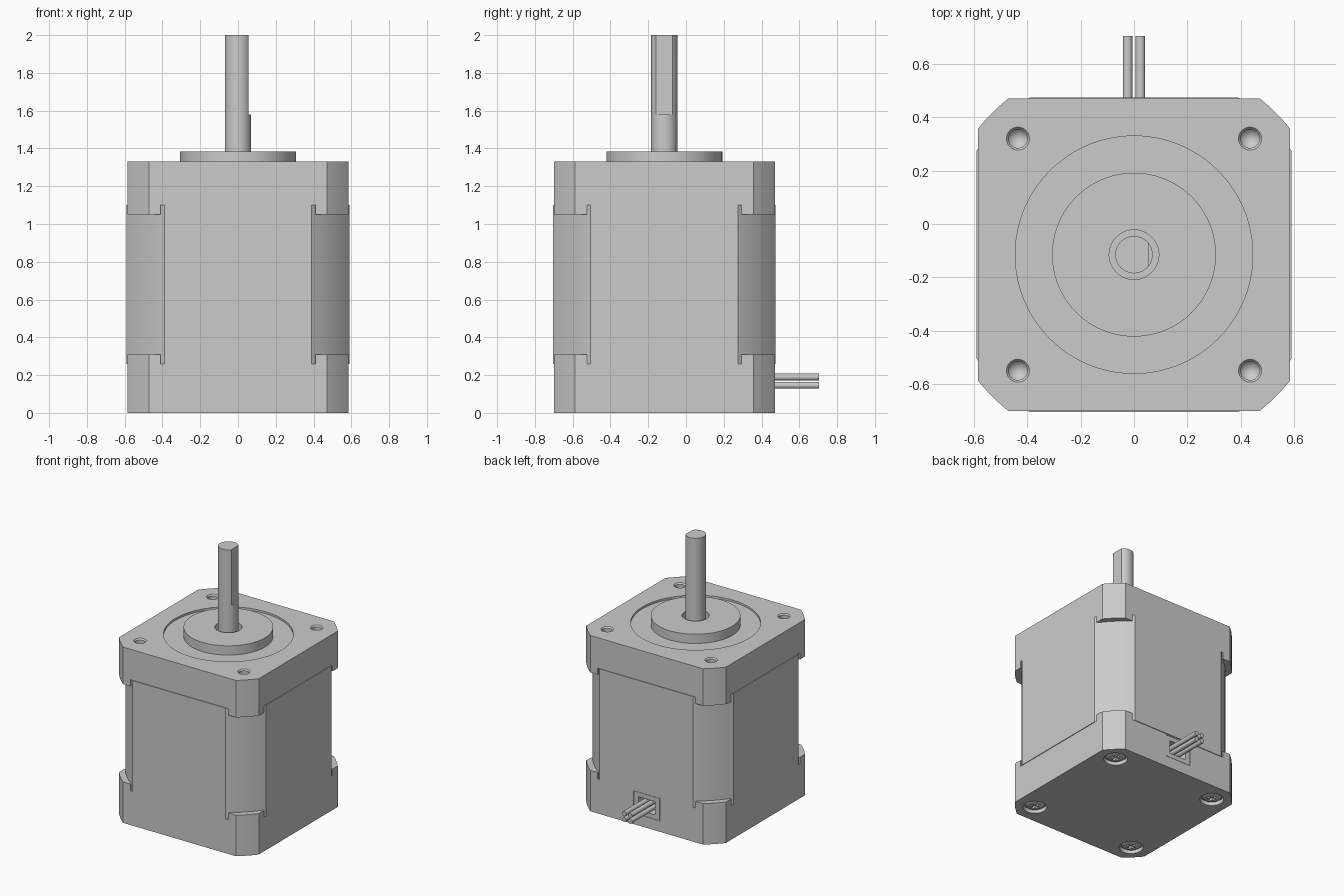
import bpy, bmesh, math
from mathutils import Vector, Matrix

cube = bpy.data.objects.get("Cube")
if cube:
    bpy.data.objects.remove(cube, do_unlink=True)

CY = -0.115          # motor axis in y
HOLE = 0.435         # bolt hole offset from the axis
CAP_TOP = 1.33
CORNERS = [(sx * HOLE, CY + sy * HOLE) for sx in (-1, 1) for sy in (-1, 1)]

metal = bpy.data.materials.new("Grey metal")
metal.use_nodes = True
GREY = (0.6, 0.6, 0.6, 1)
metal.diffuse_color = GREY
bsdf = next(n for n in metal.node_tree.nodes if n.type == 'BSDF_PRINCIPLED')
bsdf.inputs["Base Color"].default_value = GREY


def finish(name, bm):
    bmesh.ops.recalc_face_normals(bm, faces=bm.faces)
    mesh = bpy.data.meshes.new(name)
    bm.to_mesh(mesh)
    bm.free()
    mesh.materials.append(metal)
    obj = bpy.data.objects.new(name, mesh)
    bpy.context.collection.objects.link(obj)
    return obj


def box(name, size, centre):
    bm = bmesh.new()
    bmesh.ops.create_cube(bm, size=1)
    bmesh.ops.scale(bm, vec=size, verts=bm.verts)
    bmesh.ops.translate(bm, vec=centre, verts=bm.verts)
    return finish(name, bm)


def lathe(name, profile, spots, steps=48, closed=False):
    """Spin an (r, z) profile about a vertical axis at each (x, y) spot."""
    bm = bmesh.new()
    pts = profile + profile[:1] if closed else profile
    for x, y in spots:
        verts = [bm.verts.new((x + r, y, z)) for r, z in pts]
        edges = [bm.edges.new(p) for p in zip(verts, verts[1:])]
        bmesh.ops.spin(bm, geom=verts + edges, cent=(x, y, 0), axis=(0, 0, 1),
                       angle=math.tau, steps=steps)
    bmesh.ops.remove_doubles(bm, verts=bm.verts, dist=0.0001)
    return finish(name, bm)


def rounded_prism(name, half, flat, z0, z1):
    """Square block whose corners lie on a circle about the motor axis."""
    bm = bmesh.new()
    radius = math.hypot(half, flat)
    start = math.atan2(flat, half)
    sweep = math.pi / 2 - 2 * start
    n = 8
    ring = []
    for q in range(4):
        for i in range(n + 1):
            a = q * math.pi / 2 + start + sweep * i / n
            ring.append(bm.verts.new((radius * math.cos(a), CY + radius * math.sin(a), z0)))
    face = bm.faces.new(ring)
    top = bmesh.ops.extrude_face_region(bm, geom=[face])["geom"]
    bmesh.ops.translate(bm, vec=(0, 0, z1 - z0),
                        verts=[v for v in top if isinstance(v, bmesh.types.BMVert)])
    return finish(name, bm)


def activate(obj):
    bpy.ops.object.select_all(action='DESELECT')
    obj.select_set(True)
    bpy.context.view_layer.objects.active = obj


def cut(obj, *cutters):
    activate(obj)
    for c in cutters:
        c.hide_render = True
        mod = obj.modifiers.new("Cut", 'BOOLEAN')
        mod.operation, mod.solver, mod.object = 'DIFFERENCE', 'EXACT', c
        bpy.ops.object.modifier_apply(modifier=mod.name)
        bpy.data.objects.remove(c, do_unlink=True)


def smooth(*objs):
    for obj in objs:
        activate(obj)
        bpy.ops.object.shade_smooth_by_angle(angle=math.radians(25))


# Laminated body, slightly proud of the end caps
body = rounded_prism("motor_body", 0.59, 0.39, 0.26, 1.10)

# End caps with corner tabs reaching over the body
top_cap = rounded_prism("top_cap", 0.585, 0.472, 1.05, CAP_TOP)
bottom_cap = rounded_prism("bottom_cap", 0.585, 0.472, 0, 0.31)
for cap, z in ((top_cap, 1.0), (bottom_cap, 0.36)):
    cut(cap, box("notch_x", (2, 0.82, 0.2), (0, CY, z)),
        box("notch_y", (0.82, 2, 0.2), (0, CY, z)))

# Shallow ring recess and threaded-hole bores in the top
cut(top_cap,
    lathe("recess", [(0, 1.315), (0.445, 1.315), (0.445, 1.4), (0, 1.4)], [(0, CY)], 96),
    lathe("bores", [(0, 1.19), (0.035, 1.23), (0.035, 1.32), (0.044, 1.331),
                    (0.044, 1.4), (0, 1.4)], CORNERS, 32))

# Pilot boss and shaft
boss = lathe("pilot_boss", [(0.093, 1.3), (0.307, 1.3), (0.307, 1.385), (0.093, 1.385)],
             [(0, CY)], 96, closed=True)
shaft = lathe("shaft", [(0, 1.25), (0.07, 1.25), (0.07, 2), (0, 2)], [(0, CY)])
cut(shaft, box("shaft_flat", (0.1, 0.3, 0.6), (0.105, CY, 1.88)))

# Screw pockets and connector socket in the bottom cap
cut(bottom_cap,
    lathe("pockets", [(0, -0.1), (0.083, -0.1), (0.083, 0.03), (0, 0.03)], CORNERS),
    box("socket", (0.22, 0.2, 0.17), (0, 0.47, 0.168)))

# Domed screws with cross slots
for i, (x, y) in enumerate(CORNERS):
    screw = lathe(f"screw_{i + 1}", [(0, 0.04), (0.068, 0.04), (0.068, 0.022),
                                     (0.058, 0.011), (0.035, 0.005), (0, 0.003)], [(x, y)], 32)
    cut(screw, box("slot_a", (0.075, 0.018, 0.05), (x, y, 0)),
        box("slot_b", (0.018, 0.075, 0.05), (x, y, 0)))
    smooth(screw)

# Connector housing with an open mouth
connector = box("connector", (0.216, 0.1, 0.166), (0, 0.42, 0.168))
cut(connector, box("mouth", (0.14, 0.16, 0.1), (0, 0.47, 0.168)))

# Four lead wires
for i, (x, z) in enumerate((x, z) for x in (-0.024, 0.024) for z in (0.146, 0.19)):
    bm = bmesh.new()
    bmesh.ops.create_cone(bm, cap_ends=True, segments=24, radius1=0.018, radius2=0.018,
                          depth=0.315, matrix=Matrix.Translation((x, 0.5475, z))
                          @ Matrix.Rotation(math.pi / 2, 4, 'X'))
    smooth(finish(f"wire_{i + 1}", bm))

smooth(body, top_cap, bottom_cap, boss, shaft)
